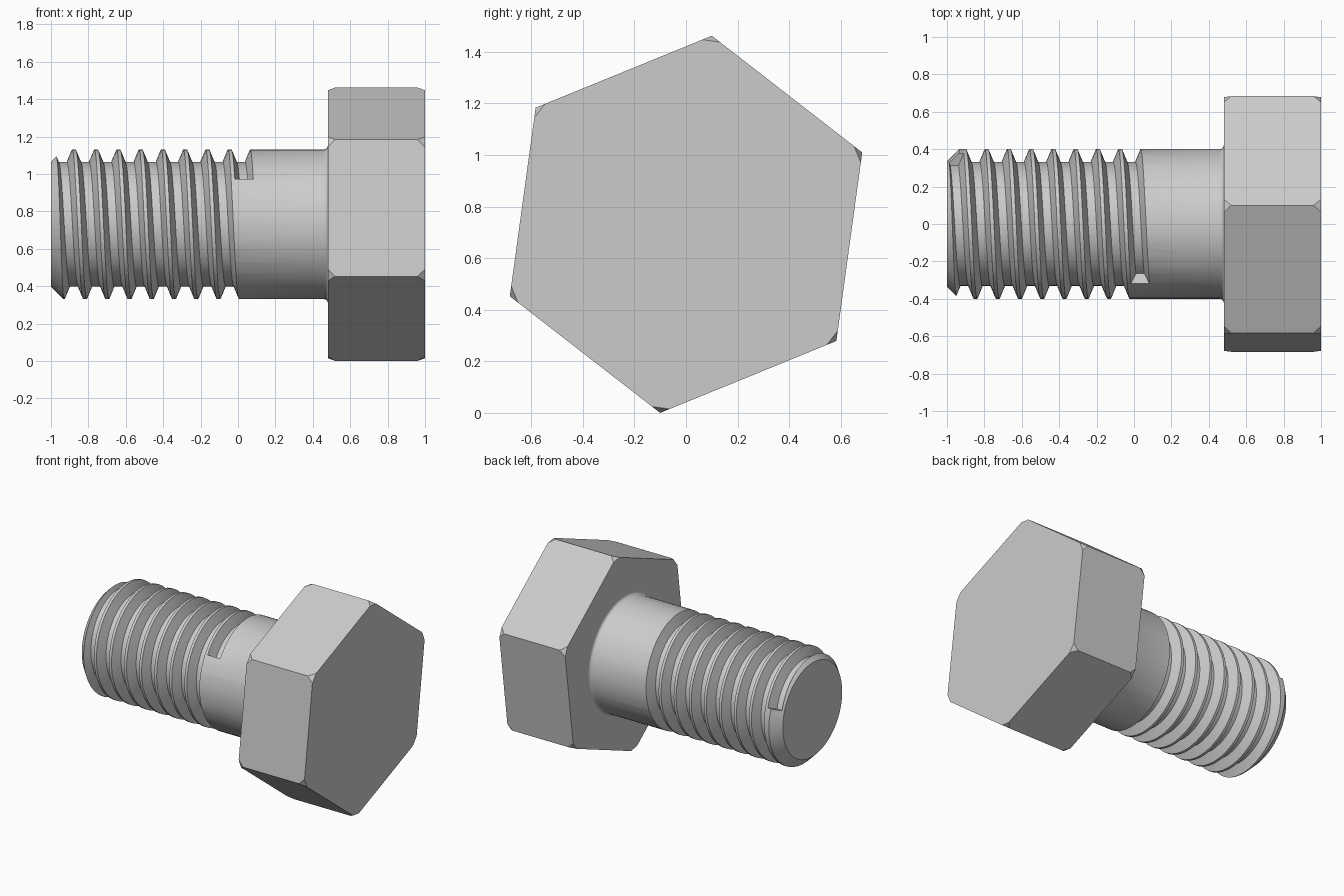
import bpy
import bmesh
from math import sin, cos, radians, tau

if "Cube" in bpy.data.objects:
    bpy.data.objects.remove(bpy.data.objects["Cube"])

SIDES = 64
STEP = tau / SIDES
HEX_RADIUS = 0.738
HEX_TURN = radians(-7.8)
AXIS_Z = HEX_RADIUS * cos(HEX_TURN)
PITCH = 0.119
GROOVE_END = radians(53)
GROOVE_STEPS = 534

steel = bpy.data.materials.new("steel_grey")
steel.use_nodes = True
steel.diffuse_color = (0.6, 0.6, 0.6, 1)
steel.node_tree.nodes["Principled BSDF"].inputs["Base Color"].default_value = (0.6, 0.6, 0.6, 1)


def polar(x, radius, angle):
    """Point around the bolt axis; angle runs from the top towards the front."""
    return (x, -radius * sin(angle), AXIS_Z + radius * cos(angle))


def loft(name, sections, corner_bevel=0):
    """Closed solid skinned through equal-length rings of points."""
    bm = bmesh.new()
    rings = [[bm.verts.new(p) for p in ring] for ring in sections]
    count = len(rings[0])
    for a, b in zip(rings, rings[1:]):
        for i in range(count):
            j = (i + 1) % count
            bm.faces.new((a[i], a[j], b[j], b[i]))
    bm.faces.new(rings[0])
    bm.faces.new(rings[-1])
    if corner_bevel:
        bmesh.ops.bevel(bm, geom=bm.verts[:], offset=corner_bevel,
                        segments=1, affect='VERTICES')
    bmesh.ops.recalc_face_normals(bm, faces=bm.faces[:])
    mesh = bpy.data.meshes.new(name)
    bm.to_mesh(mesh)
    bm.free()
    mesh.materials.append(steel)
    obj = bpy.data.objects.new(name, mesh)
    bpy.context.collection.objects.link(obj)
    return obj


# Hexagonal head with clipped corners
loft("hex_head",
     [[polar(x, HEX_RADIUS, HEX_TURN + i * tau / 6) for i in range(6)] for x in (0.48, 1)],
     corner_bevel=0.04)

# Shank with chamfered tip and a small fillet under the head
profile = [(-1, 0.335), (-0.935, 0.4), (0.46, 0.4), (0.47, 0.404),
           (0.477, 0.411), (0.48, 0.42), (0.5, 0.42)]
shank = loft("threaded_shank",
             [[polar(x, r, GROOVE_END + i * STEP) for i in range(SIDES)] for x, r in profile])

# Helical trapezoid groove that cuts the thread
groove_section = [(-0.022, 0.332), (0.022, 0.332), (0.053, 0.408), (-0.053, 0.408)]
groove = []
for k in range(GROOVE_STEPS + 1):
    angle = GROOVE_END - (GROOVE_STEPS - k) * STEP
    centre = 0.015 + PITCH * angle / tau
    groove.append([polar(centre + dx, r, angle) for dx, r in groove_section])
cutter = loft("thread_cutter", groove)
cutter.hide_render = True

cut = shank.modifiers.new("thread", 'BOOLEAN')
cut.operation = 'DIFFERENCE'
cut.solver = 'EXACT'
cut.object = cutter

bpy.ops.object.select_all(action='DESELECT')
shank.select_set(True)
bpy.context.view_layer.objects.active = shank
bpy.ops.object.modifier_apply(modifier=cut.name)
bpy.data.objects.remove(cutter)
bpy.ops.object.shade_smooth_by_angle(angle=radians(25))
